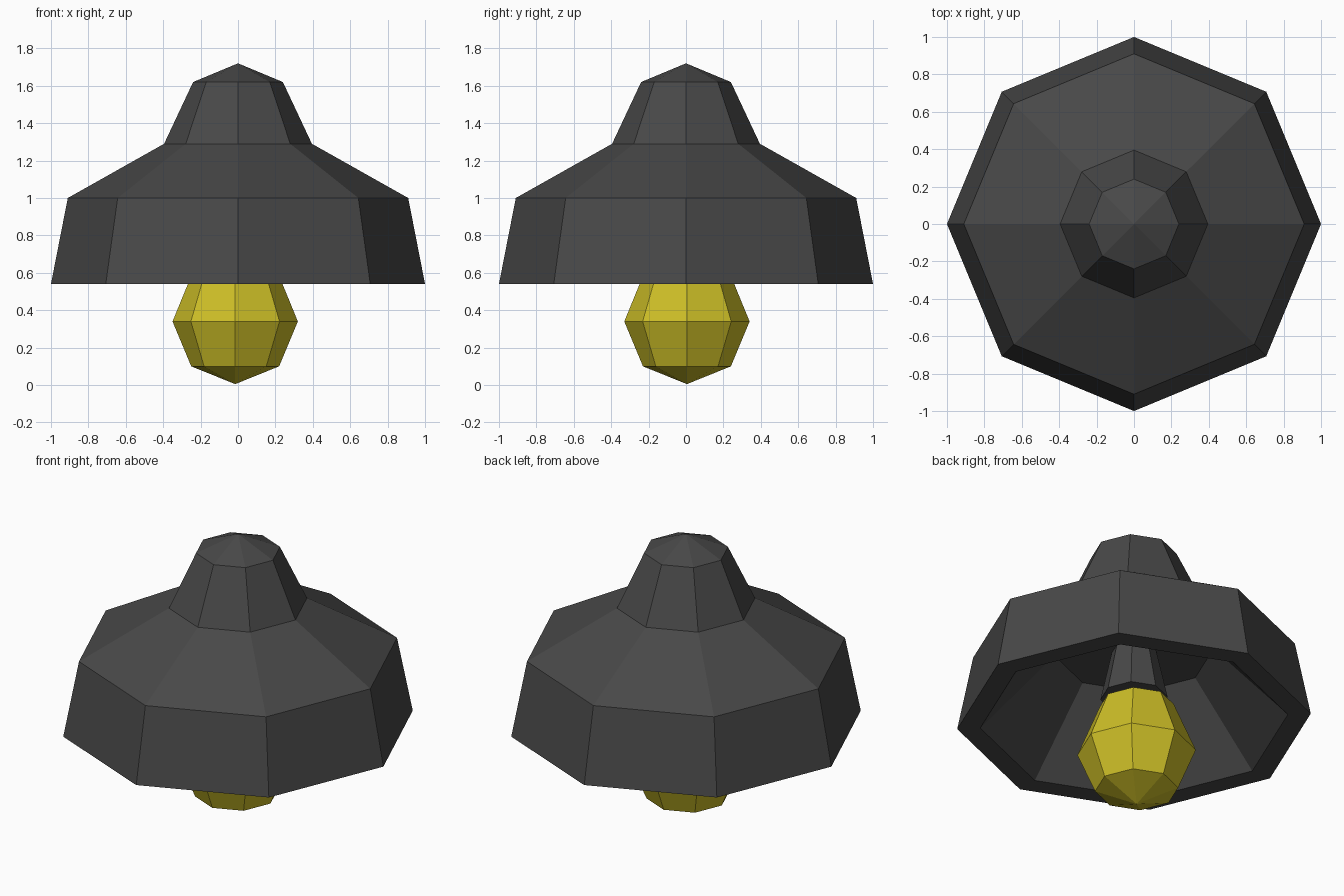
import bpy
import bmesh
from math import cos, sin, pi

SIDES = 8

cube = bpy.data.objects.get("Cube")
if cube:
    bpy.data.objects.remove(cube, do_unlink=True)


def make_material(name, colour):
    mat = bpy.data.materials.new(name)
    mat.use_nodes = True
    mat.diffuse_color = colour
    mat.node_tree.nodes["Principled BSDF"].inputs["Base Color"].default_value = colour
    return mat


def lathe(name, profile, mat, centre=(0, 0)):
    """Turn a (radius, height) profile into an eight-sided flat-shaded solid."""
    bm = bmesh.new()
    cx, cy = centre
    rings = []
    for r, z in profile:
        if r == 0:
            rings.append([bm.verts.new((cx, cy, z))] * SIDES)
        else:
            rings.append([bm.verts.new((cx + r * cos(2 * pi * i / SIDES),
                                        cy + r * sin(2 * pi * i / SIDES), z))
                          for i in range(SIDES)])
    for a, b in zip(rings, rings[1:]):
        for i in range(SIDES):
            j = (i + 1) % SIDES
            corners = dict.fromkeys((a[i], a[j], b[j], b[i]))
            bm.faces.new(list(corners))
    bmesh.ops.recalc_face_normals(bm, faces=bm.faces)
    mesh = bpy.data.meshes.new(name)
    bm.to_mesh(mesh)
    bm.free()
    mesh.materials.append(mat)
    obj = bpy.data.objects.new(name, mesh)
    bpy.context.collection.objects.link(obj)
    return obj


dark_grey = make_material("dark grey metal", (0.065, 0.065, 0.065, 1))
yellow = make_material("yellow glass", (0.60, 0.51, 0.02, 1))

# Shade: outer bell from the apex down, thick rim, sloping inside and ceiling
lathe("lamp_shade", [(0, 1.72), (0.24, 1.62), (0.395, 1.29), (0.91, 1.0),
                     (1.0, 0.54), (0.87, 0.54), (0.45, 0.99), (0, 0.99)], dark_grey)

# Socket: flared stem hanging from the ceiling
lathe("bulb_socket", [(0, 1.02), (0.12, 1.02), (0.19, 0.69), (0, 0.69)], dark_grey)

# Bulb: faceted, pointed at the bottom, tucked into the socket
lathe("light_bulb", [(0, 0.005), (0.235, 0.10), (0.335, 0.34),
                     (0.21, 0.645), (0, 0.73)], yellow, centre=(-0.015, 0.005))
